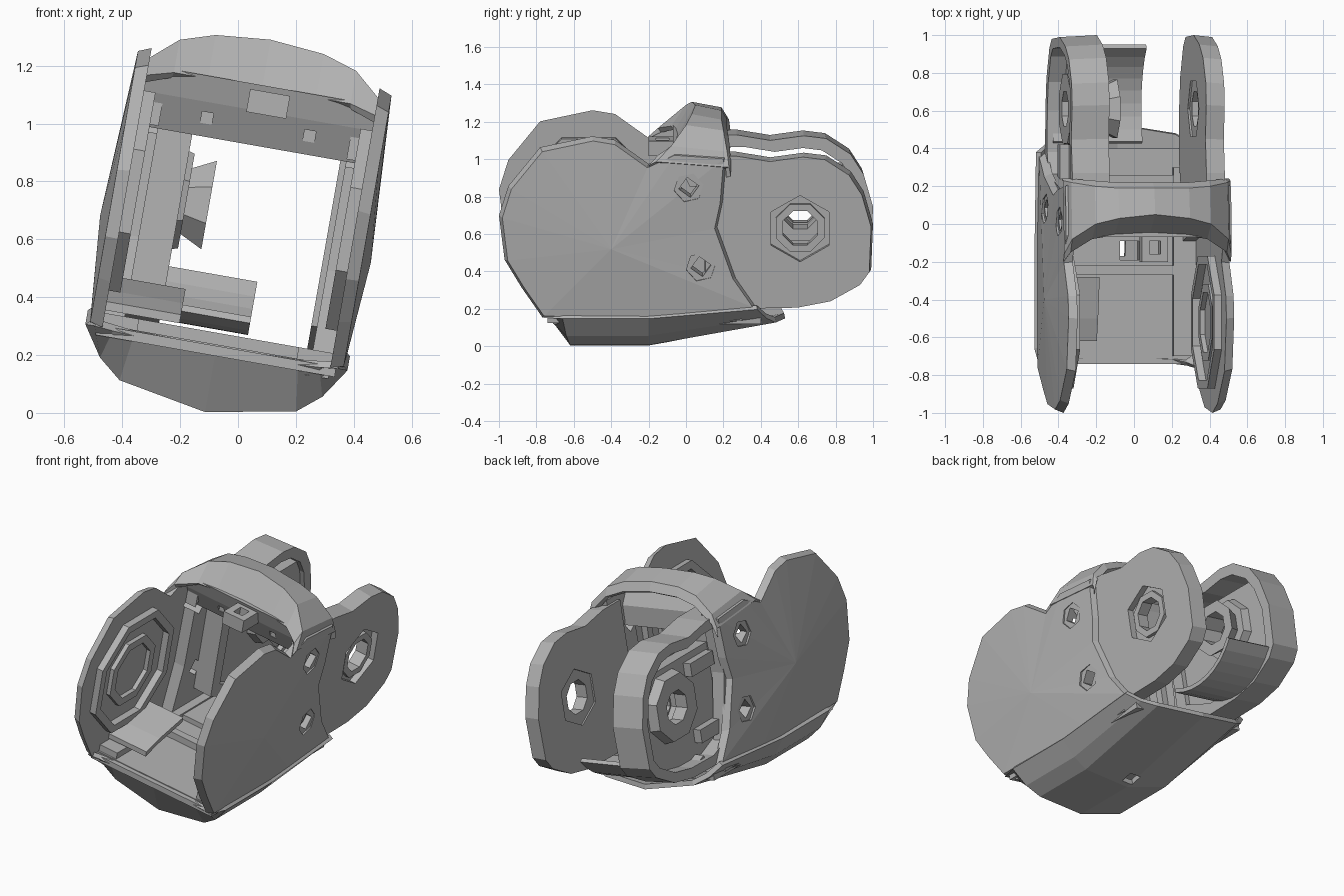
import bpy, bmesh
from math import pi, cos, sin, radians
from mathutils import Matrix

if "Cube" in bpy.data.objects:
    bpy.data.objects.remove(bpy.data.objects["Cube"])

grey = bpy.data.materials.new("plain_grey")
grey.use_nodes = True
grey.diffuse_color = (0.45, 0.45, 0.45, 1)
grey.node_tree.nodes["Principled BSDF"].inputs["Base Color"].default_value = grey.diffuse_color

# The whole body leans sideways; parts are laid out upright as (across, y, up)
LEAN = Matrix.Translation((0, 0, 0.65)) @ Matrix.Rotation(radians(10), 4, "Y")


def finish(name, bm):
    bmesh.ops.recalc_face_normals(bm, faces=bm.faces)
    mesh = bpy.data.meshes.new(name)
    bm.to_mesh(mesh)
    bm.free()
    mesh.transform(LEAN)
    mesh.materials.append(grey)
    obj = bpy.data.objects.new(name, mesh)
    bpy.context.collection.objects.link(obj)
    return obj


def apply(obj, mod):
    bpy.context.view_layer.objects.active = obj
    bpy.ops.object.modifier_apply(modifier=mod.name)


def cut(obj, *cutters):
    for c in cutters:
        mod = obj.modifiers.new("cut", "BOOLEAN")
        mod.operation, mod.solver, mod.object = "DIFFERENCE", "EXACT", c
        apply(obj, mod)
        bpy.data.objects.remove(c)
    return obj


def prism(name, pts, a, b, end=1.0, mid=(0, 0), peak=None):
    """Side profile pts (y, up) run from across=a to b; end scales the b cap, peak domes it."""
    bm = bmesh.new()
    near = [bm.verts.new((a, y, w)) for y, w in pts]
    far = [bm.verts.new((b, mid[0] + (y - mid[0]) * end, mid[1] + (w - mid[1]) * end)) for y, w in pts]
    n = len(pts)
    bm.faces.new(near)
    for i in range(n):
        bm.faces.new((near[i], near[(i + 1) % n], far[(i + 1) % n], far[i]))
    if peak is None:
        bm.faces.new(far)
    else:
        top = bm.verts.new((peak, *mid))
        for i in range(n):
            bm.faces.new((far[i], far[(i + 1) % n], top))
    return finish(name, bm)


def ngon(y, w, r, n=8, turn=0.5):
    return [(y + r * cos(2 * pi * (i + turn) / n), w + r * sin(2 * pi * (i + turn) / n)) for i in range(n)]


def scaled(pts, s, mid):
    return [(mid[0] + (y - mid[0]) * s, mid[1] + (w - mid[1]) * s) for y, w in pts]


def box(name, u0, u1, y0, y1, w0, w1):
    return prism(name, [(y0, w0), (y1, w0), (y1, w1), (y0, w1)], u0, u1)


def sheet(name, rows, thick):
    """Lofted skin through rows of (across, y, up), thickened inward."""
    bm = bmesh.new()
    grid = [[bm.verts.new(p) for p in row] for row in rows]
    for r, s in zip(grid, grid[1:]):
        for i in range(len(r) - 1):
            bm.faces.new((r[i], r[i + 1], s[i + 1], s[i]))
    obj = finish(name, bm)
    # make the skin face away from the body centre
    p = obj.data.polygons[len(obj.data.polygons) // 2]
    if (p.center.z - 0.65) * p.normal.z < 0:
        obj.data.flip_normals()
    mod = obj.modifiers.new("thick", "SOLIDIFY")
    mod.thickness, mod.offset = thick, -1
    apply(obj, mod)
    return obj


def mirrored(half):
    return [(-u, y, w) for u, y, w in half] + [p for p in reversed(half[:-1])]


# Domed side plates with screw holes
plate = [(-1, .12), (-.97, -.12), (-.88, -.27), (-.77, -.43), (0, -.44), (.38, -.38), (.27, -.22), (.17, .06),
         (.2, .2), (.22, .45), (-.05, .47), (-.2, .4), (-.38, .53), (-.5, .55), (-.78, .49), (-.95, .28)]
hub = (-.52, .05)
for side, s in (("left", 1), ("right", -1)):
    wall = prism(side + "_side_plate", plate, s * .4, s * .445, .97, (-.4, -.05), s * .475)
    screws = ((.015, .28), (.08, -.15))
    cut(wall, *[prism("screw_cutter", ngon(y, w, .055, 4, .1), s * .3, s * .6) for y, w in screws],
        *[prism("screw_recess", ngon(y, w, .08, 6, .2), s * .445, s * .6) for y, w in screws])
    # Octagonal rings on the inner face
    for part, r, r_in, depth in (("outer_ring", .38, .33, .36), ("inner_ring", .22, .17, .375)):
        ring = prism(side + "_" + part, ngon(*hub, r), s * .405, s * depth)
        cut(ring, prism("ring_cutter", ngon(*hub, r_in), s * .5, s * .3))
    # Upright ribs of the inner frame
    rib = prism(side + "_frame_rib", [(-.02, .48), (.2, .48), (.18, .1), (.3, -.44), (-.1, -.44), (-.04, -.1)],
                s * .41, s * .33)
    cut(rib, *[prism("rib_cutter", ngon(y, w, .055, 4, .1), s * .3, s * .5) for y, w in screws])
    box(side + "_floor_rail", s * .28, s * .41, -.7, .3, -.45, -.38)

# Curved belly with front chin and rounded tail
U = (.46, .39, .31, 0)
D = (0, .105, .17, .227)
rows = []
for ys, top, depth, width in (((-.77, -.75, -.74, -.73), -.43, .06, .93), ((-.66, -.64, -.62, -.62), -.43, 1, 1),
                              ((-.2,) * 4, -.43, 1, 1), ((.38, .43, .48, .53), -.38, .57, 1)):
    rows.append(mirrored([(u * width, y, top - d * depth) for u, y, d in zip(U, ys, D)]))
belly = sheet("belly", rows, .03)
cut(belly, box("hole_cutter", -.02, .06, -.17, -.09, -.8, -.5))

# Floor panel, lips and shelf
floor = box("floor_panel", -.4, .4, -.71, .4, -.47, -.42)
cut(floor, box("floor_hole_cutter", -.0, .1, -.19, -.09, -.6, -.3))
box("front_lip", -.42, .42, -.74, -.68, -.46, -.425)
box("floor_cross_rail", -.33, .33, -.27, -.22, -.43, -.38)
box("floor_step", -.33, .33, -.05, .26, -.43, -.39)
shelf = [(-.62, -.34), (-.5, -.3), (-.28, -.25), (-.28, -.28), (-.5, -.33), (-.62, -.37)]
prism("curved_shelf", shelf, -.41, -.14)

# Hood over the top, front beam and bracket
U = (.45, .42, .31, .19, 0)
H = (.42, .5, .595, .633, .65)
hood = [mirrored(list(zip(U, ys, ws))) for ys, ws in (
    ((-.2, -.15, -.08, -.06, -.05), (.4, .45, .48, .48, .48)),
    ((-.16, -.08, 0, .03, .05), H),
    ((.23, .22, .2, .19, .19), [h - .03 for h in H]),
    ((.24, .24, .23, .22, .22), [h - .08 for h in H]))]
sheet("hood", hood, .03)
beam = prism("front_beam", [(-.07, .49), (.0, .49), (.06, .4), (.06, .28), (.02, .28), (-.04, .4)], -.41, .41)
cut(beam, *[box("notch_cutter", u - .02, u + .02, -.2, -.0, .325, .365) for u in (-.17, .19)])
bracket = box("beam_bracket", -.04, .1, -.2, -.04, .39, .47)
cut(bracket, box("bracket_cutter", -.0, .06, -.16, -.09, .3, .6))

# Solid rear lug on the left with a stepped hole
axle = (.61, .05)
lug = [(.1, .45), (.27, .45), (.45, .42), (.63, .445), (.75, .43), (.88, .345), (.95, .235), (1, .06), (.99, -.19),
       (.94, -.26), (.78, -.35), (.6, -.385), (.34, -.39), (.1, -.3)]
left_lug = prism("left_rear_lug", lug, .31, .41, .985, (.3, .03))
cut(left_lug, prism("hex_cutter", ngon(*axle, .18, 6), .37, .6),
    prism("hex_cutter", ngon(*axle, .17, 6), .2, .32), prism("axle_cutter", ngon(*axle, .11), .2, .6))
collar = prism("left_axle_collar", ngon(*axle, .14), .32, .395)
cut(collar, prism("axle_cutter", ngon(*axle, .1), .2, .6))

# Open-rimmed rear lug on the right with its drive hub
right_lug = prism("right_rear_rim", lug, -.21, -.41, .985, (.3, .03))
cut(right_lug, prism("rim_cutter", scaled(lug, .84, (.6, .03)), -.1, -.6))
web = [(y, min(w, .28)) for y, w in scaled(lug, .93, (.6, .03))]
web = [p for i, p in enumerate(web) if p[1] < .28 or i in (0, 5)]
web_plate = prism("right_lug_web", web, -.24, -.32)
cut(web_plate, prism("axle_cutter", ngon(*axle, .11), -.1, -.6))
for name, r, a, b, end in (("hub_boss", .22, -.3, -.38, .9), ("hub_block", .2, -.26, -.19, .9),
                           ("hub_flare", .12, -.2, -.11, 1.4)):
    part = prism(name, ngon(*axle, r), a, b, end, axle)
    cut(part, prism("axle_cutter", ngon(*axle, .1), .1, -.6))
for w in (-.2, .2):
    box("hub_stay", -.37, -.3, .2, .42, w - .04, w + .04)

# Curved tray beneath the hub
arc = [radians(a) for a in range(-116, -35, 10)]
tray = [(.61 + r * cos(a), .05 + r * sin(a)) for r, order in ((.42, arc), (.395, arc[::-1])) for a in order]
prism("curved_tray", tray, -.38, .1)
